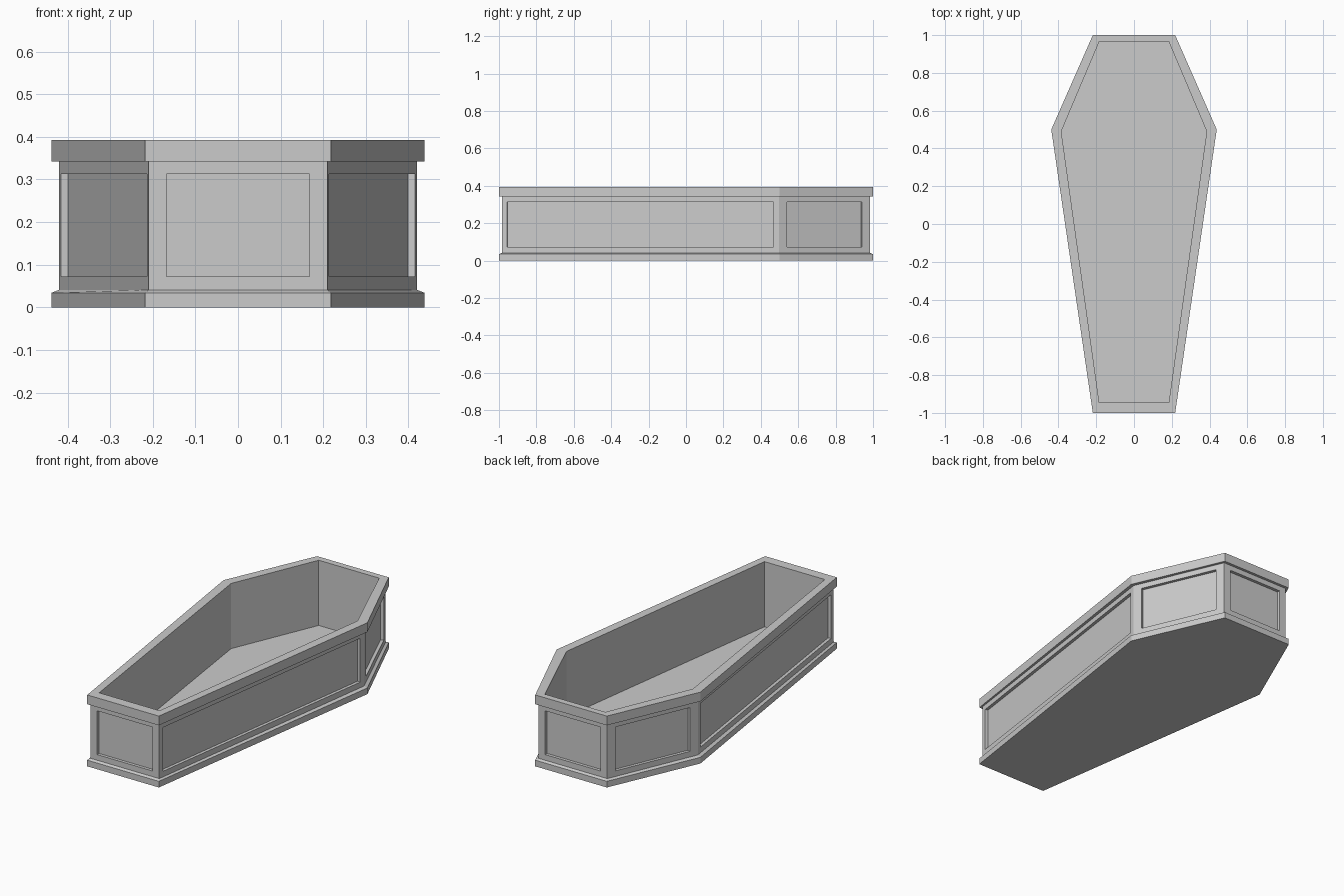
import bpy, bmesh
from mathutils import Vector

if "Cube" in bpy.data.objects:
    bpy.data.objects.remove(bpy.data.objects["Cube"])


def outline(foot, shoulder, head):
    # six-sided plan, counter-clockwise from the front left corner
    right = [foot, shoulder, head]
    return [(-foot[0], foot[1])] + right + [(-x, y) for x, y in (head, shoulder)]


outer = outline((0.218, -1.0), (0.438, 0.5), (0.218, 1.0))
body = outline((0.21, -0.985), (0.42, 0.497), (0.21, 0.985))
inner = outline((0.184, -0.945), (0.385, 0.49), (0.184, 0.965))

# plan outline and height, from the underside, up the outside, down the inside
sections = [(outer, 0.0), (outer, 0.034), (body, 0.041), (body, 0.342),
            (outer, 0.342), (outer, 0.393), (inner, 0.393), (inner, 0.034)]
PANEL_BOTTOM, PANEL_TOP, DEPTH = 0.072, 0.313, 0.017
margins = [0.042, 0.029, 0.047, 0.042, 0.047, 0.029]

bm = bmesh.new()
rings = [[bm.verts.new((x, y, z)) for x, y in plan] for plan, z in sections]


def bridge(a, b):
    for i in range(len(a)):
        j = (i + 1) % len(a)
        bm.faces.new((a[i], a[j], b[j], b[i]))


def recessed_side(i):
    # wall face with a sunken rectangular panel
    j = (i + 1) % 6
    corners = [rings[2][i], rings[2][j], rings[3][j], rings[3][i]]
    a, b = corners[0].co, corners[1].co
    along = (b - a).normalized()
    inward = Vector((0, 0, 1)).cross(along) * DEPTH
    p, q = a + along * margins[i], b - along * margins[i]
    frame = [Vector((v.x, v.y, z)) for v, z in
             ((p, PANEL_BOTTOM), (q, PANEL_BOTTOM), (q, PANEL_TOP), (p, PANEL_TOP))]
    edge = [bm.verts.new(v) for v in frame]
    back = [bm.verts.new(v + inward) for v in frame]
    bridge(corners, edge)
    bridge(edge, back)
    bm.faces.new(back)


# plinth, rim and inner walls; the body walls get panels
for k in range(len(rings) - 1):
    if k == 2:
        for side in range(6):
            recessed_side(side)
    else:
        bridge(rings[k], rings[k + 1])

# underside and inner floor
bm.faces.new(rings[0][::-1])
bm.faces.new(rings[-1])
bmesh.ops.recalc_face_normals(bm, faces=bm.faces)

mesh = bpy.data.meshes.new("coffin_box")
bm.to_mesh(mesh)
bm.free()
bpy.context.collection.objects.link(bpy.data.objects.new("coffin_box", mesh))
